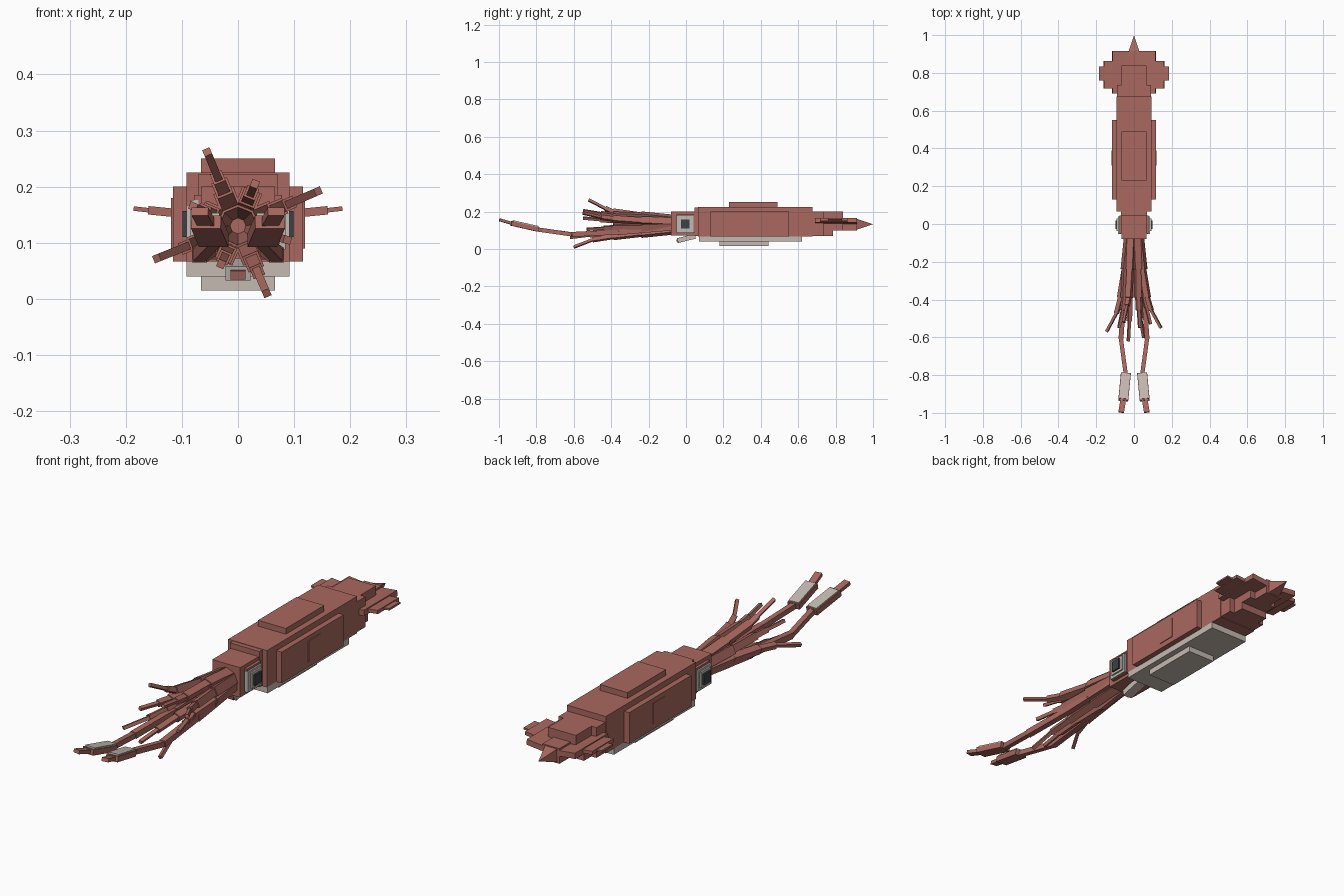
import bpy, bmesh, math
from mathutils import Vector, Matrix

if "Cube" in bpy.data.objects:
    bpy.data.objects.remove(bpy.data.objects["Cube"])


def material(name, rgb):
    m = bpy.data.materials.new(name)
    m.diffuse_color = (*rgb, 1)
    m.use_nodes = True
    m.node_tree.nodes["Principled BSDF"].inputs["Base Color"].default_value = m.diffuse_color
    return m


RED = material("brick_red", (0.40, 0.14, 0.115))
PALE = material("pale_grey", (0.56, 0.49, 0.44))
EYE = material("eye_grey", (0.50, 0.51, 0.47))
DARK = material("pupil_dark", (0.045, 0.05, 0.06))


def finish(name, bm, mat):
    me = bpy.data.meshes.new(name)
    bmesh.ops.recalc_face_normals(bm, faces=bm.faces)
    bm.to_mesh(me)
    bm.free()
    me.materials.append(mat)
    ob = bpy.data.objects.new(name, me)
    bpy.context.collection.objects.link(ob)
    return ob


def box(name, x, y, z, mat=RED):
    """Axis-aligned box from (min, max) pairs."""
    bm = bmesh.new()
    size = [b - a for a, b in (x, y, z)]
    mid = Vector([(a + b) / 2 for a, b in (x, y, z)])
    bmesh.ops.create_cube(bm, size=1, matrix=Matrix.Translation(mid) @ Matrix.Diagonal((*size, 1)))
    return finish(name, bm, mat)


def beam(name, a, b, w, h, up=(0, 0, 1), mat=RED, lift=0):
    """Box running from a to b, its height turned toward up."""
    a, b = Vector(a), Vector(b)
    d = (b - a).normalized()
    side = d.cross(Vector(up)).normalized()
    top = side.cross(d)
    rot = Matrix((side, d, top)).transposed().to_4x4()
    bm = bmesh.new()
    bmesh.ops.create_cube(bm, size=1, matrix=Matrix.Translation((a + b) / 2 + top * lift) @ rot
                          @ Matrix.Diagonal((w, (b - a).length, h, 1)))
    return finish(name, bm, mat)


# Stepped mantle and pale belly
box("mantle_core", (-.092, .092), (.065, .675), (.067, .225))
box("mantle_collar", (-.07, .07), (.045, .1), (.07, .223))
box("mantle_sides", (-.116, .116), (.13, .55), (.067, .2))
box("mantle_back_ridge", (-.066, .066), (.23, .49), (.2, .25))
box("belly_upper", (-.092, .092), (.07, .62), (.04, .068), PALE)
box("belly_lower", (-.066, .066), (.18, .44), (.015, .041), PALE)
for s in (-1, 1):
    box("mantle_side_panel", sorted((s * .11, s * .119)), (.31, .39), (.09, .18))

# Tapering rear and pointed tail
box("mantle_rear", (-.09, .09), (.66, .735), (.07, .2))
box("mantle_rear_step", (-.066, .066), (.7, .785), (.07, .2))
box("mantle_rear_top", (-.066, .066), (.75, .84), (.1, .2))
box("tail_block", (-.04, .04), (.8, .915), (.1, .165))
bm = bmesh.new()
bmesh.ops.create_cone(bm, segments=4, radius1=.042, radius2=0, depth=.09, cap_ends=True,
                      matrix=Matrix.Translation((0, .955, .132))
                      @ Matrix.Rotation(-math.pi / 2, 4, 'X') @ Matrix.Rotation(math.pi / 4, 4, 'Z'))
finish("tail_tip", bm, RED)

# Stepped side fins
for s in (-1, 1):
    beam("fin_inner", (s * .02, .803, .143), (s * .115, .803, .153), .225, .024)
    beam("fin_middle", (s * .10, .79, .152), (s * .16, .79, .158), .145, .015)
    beam("fin_outer", (s * .15, .797, .157), (s * .186, .797, .161), .075, .008)

# Head, eyes and siphon
box("head", (-.066, .066), (-.08, .06), (.072, .2))
box("head_cheeks", (-.078, .078), (-.05, .045), (.085, .185))
for s in (-1, 1):
    box("eye_rim", sorted((s * .07, s * .085)), (-.052, .04), (.088, .176), EYE)
    box("eye_ball", sorted((s * .08, s * .092)), (-.038, .03), (.1, .167), PALE)
    box("pupil", sorted((s * .09, s * .099)), (-.027, .018), (.11, .157), DARK)
beam("siphon", (0, .05, .068), (0, -.045, .045), .044, .026, mat=PALE)
beam("siphon_opening", (0, -.03, .047), (0, -.05, .042), .027, .016)

# Eight tapering arms, given by tip x, y, z
TIPS = [(-.055, -.52, .262), (.143, -.55, .192), (-.145, -.57, .072), (.051, -.60, .01),
        (.03, -.55, .205), (-.03, -.62, .062), (.088, -.53, .105), (-.08, -.55, .165)]
for tx, ty, tz in TIPS:
    radial = Vector((tx, 0, tz - .13))
    reach = radial.length
    radial.normalize()
    steps = [(-.06, .03), (-.24, .05), (-.39, .03 + .3 * reach), (ty * .83, .025 + .48 * reach), (ty, reach)]
    pts = [Vector((0, y, .13)) + radial * r for y, r in steps]
    for i, w in enumerate((.038, .03, .022, .014)):
        beam("arm_segment", pts[i] + (pts[i] - pts[i + 1]) * .04, pts[i + 1], w, w, radial)

# Two long feeding tentacles with pale-topped clubs
for s in (-1, 1):
    pts = [Vector((s * x, y, z)) for x, y, z in
           ((.035, -.06, .115), (.052, -.36, .09), (.069, -.61, .078), (.043, -.80, .105))]
    for i, w in enumerate((.03, .026, .022)):
        beam("tentacle_segment", pts[i], pts[i + 1], w, w)
    a, b = Vector((s * .043, -.79, .104)), Vector((s * .057, -.935, .137))
    beam("tentacle_club", a, b, .053, .024)
    beam("club_pad", a.lerp(b, .03), a.lerp(b, .95), .046, .008, mat=PALE, lift=.014)
    beam("tentacle_tip", b - (b - a) * .1, (s * .068, -.997, .156), .03, .015)
